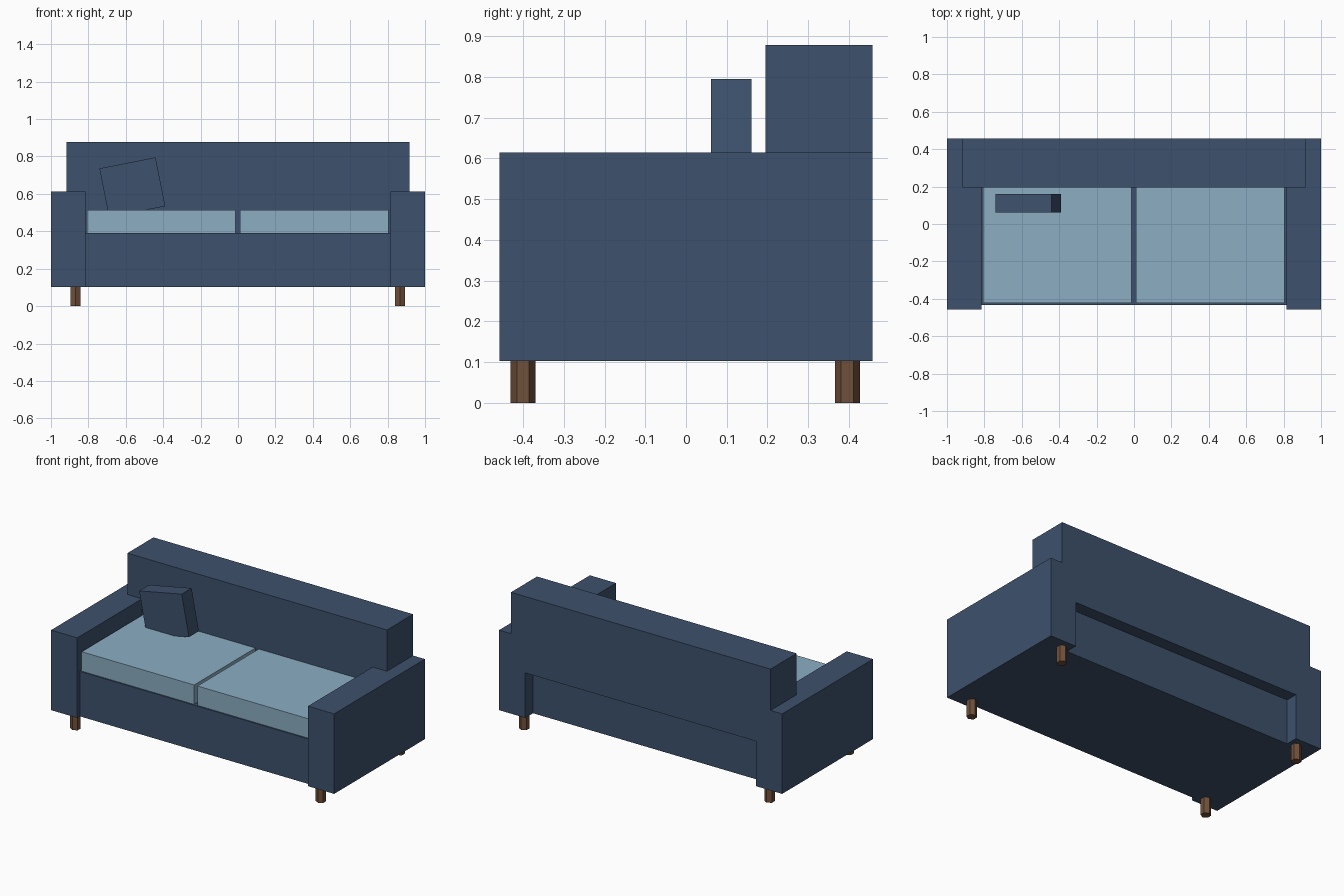
import bpy, math

if "Cube" in bpy.data.objects:
    bpy.data.objects.remove(bpy.data.objects["Cube"])


def material(name, srgb):
    """Flat colour given as 0-255 sRGB, stored as linear values."""
    lin = [((c / 255 + 0.055) / 1.055) ** 2.4 for c in srgb]
    m = bpy.data.materials.new(name)
    m.diffuse_color = (*lin, 1)
    m.use_nodes = True
    m.node_tree.nodes["Principled BSDF"].inputs["Base Color"].default_value = m.diffuse_color
    return m


NAVY = material("navy_fabric", (61, 81, 108))
PALE = material("pale_blue_fabric", (139, 174, 194))
WOOD = material("brown_wood", (112, 80, 58))


def prism(name, outline, z0, z1, mat):
    """Upright prism over a counter-clockwise outline."""
    n = len(outline)
    verts = [(x, y, z) for z in (z0, z1) for x, y in outline]
    faces = [tuple(reversed(range(n))), tuple(range(n, 2 * n))]
    faces += [(i, (i + 1) % n, (i + 1) % n + n, i + n) for i in range(n)]
    mesh = bpy.data.meshes.new(name)
    mesh.from_pydata(verts, [], faces)
    mesh.materials.append(mat)
    obj = bpy.data.objects.new(name, mesh)
    bpy.context.collection.objects.link(obj)
    return obj


def box(name, x0, x1, y0, y1, z0, z1, mat):
    return prism(name, [(x0, y0), (x1, y0), (x1, y1), (x0, y1)], z0, z1, mat)


# Frame: seat base set in from the rear, backrest overlapping the arms
box("seat_base", -0.815, 0.815, -0.432, 0.38, 0.103, 0.39, NAVY)
box("backrest", -0.918, 0.916, 0.195, 0.458, 0.39, 0.878, NAVY)

# Armrests
box("left_arm", -1.0, -0.815, -0.458, 0.458, 0.103, 0.614, NAVY)
box("right_arm", 0.815, 1.0, -0.458, 0.458, 0.103, 0.614, NAVY)

# Seat cushions with a narrow gap between them
box("left_cushion", -0.808, -0.014, -0.423, 0.2, 0.39, 0.514, PALE)
box("right_cushion", 0.01, 0.804, -0.423, 0.2, 0.39, 0.514, PALE)

# Tilted throw pillow sinking into the left cushion
pillow = box("throw_pillow", -0.153, 0.153, -0.05, 0.05, -0.133, 0.133, NAVY)
pillow.location = (-0.565, 0.111, 0.635)
pillow.rotation_euler = (0, -math.radians(11.2), 0)

# Six-sided legs, corners pointing front and back
R = 0.0305
for side, x in (("left", -0.868), ("right", 0.866)):
    for end, y in (("front", -0.4), ("back", 0.396)):
        hexagon = [(x + R * math.cos(math.radians(30 + 60 * i)),
                    y + R * math.sin(math.radians(30 + 60 * i))) for i in range(6)]
        prism(f"{end}_{side}_leg", hexagon, 0, 0.104, WOOD)
